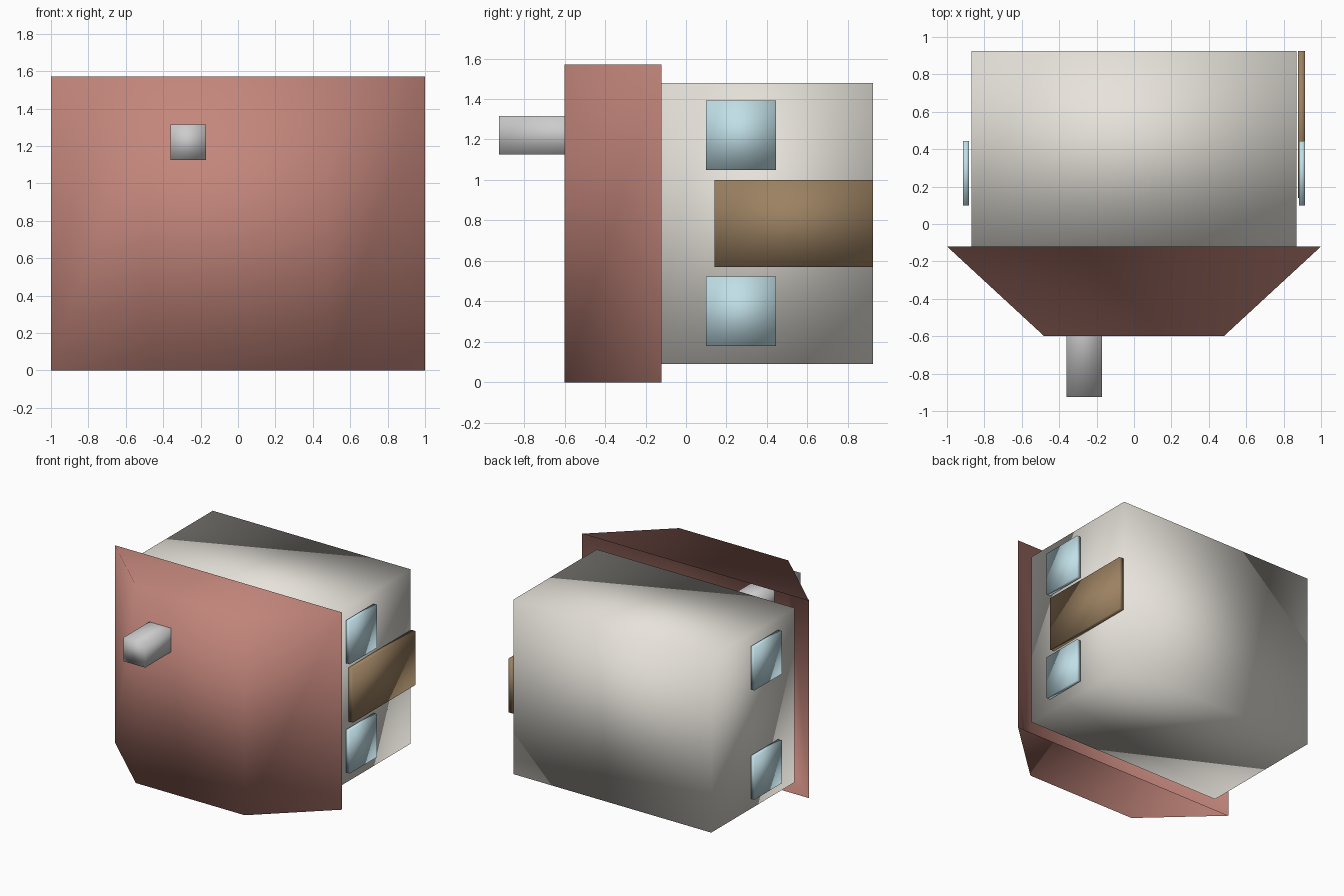
import bpy, bmesh

if "Cube" in bpy.data.objects:
    bpy.data.objects.remove(bpy.data.objects["Cube"])


def material(name, rgb):
    m = bpy.data.materials.new(name)
    m.diffuse_color = (*rgb, 1)
    m.use_nodes = True
    m.node_tree.nodes["Principled BSDF"].inputs["Base Color"].default_value = m.diffuse_color
    return m


def finish(name, bm, mat):
    bmesh.ops.recalc_face_normals(bm, faces=bm.faces)
    for f in bm.faces:
        f.smooth = True
    me = bpy.data.meshes.new(name)
    bm.to_mesh(me)
    bm.free()
    ob = bpy.data.objects.new(name, me)
    bpy.context.collection.objects.link(ob)
    if mat:
        me.materials.append(mat)
    return ob


def box(name, xr, yr, zr, mat=None):
    bm = bmesh.new()
    bmesh.ops.create_cube(bm, size=1)
    for v in bm.verts:
        v.co = [(a + b) / 2 + c * (b - a) for c, (a, b) in zip(v.co, (xr, yr, zr))]
    return finish(name, bm, mat)


cream = material("cream", (0.80, 0.77, 0.71))
red = material("roof_red", (0.55, 0.24, 0.20))
brown = material("door_brown", (0.33, 0.22, 0.12))
blue = material("window_blue", (0.53, 0.74, 0.80))

# House body, lying on its side
box("house_body", (-0.87, 0.87), (-0.12, 0.925), (0.09, 1.48), cream)

# Roof: trapezoid prism along z, open on the side facing the body
bm = bmesh.new()
profile = [(-1, -0.12), (-0.48, -0.6), (0.48, -0.6), (1, -0.12)]
base = bm.faces.new([bm.verts.new((x, y, 0)) for x, y in profile])
ext = bmesh.ops.extrude_face_region(bm, geom=[base], use_keep_orig=True)
top = [g for g in ext["geom"] if isinstance(g, bmesh.types.BMVert)]
bmesh.ops.translate(bm, verts=top, vec=(0, 0, 1.57))
back = [f for f in bm.faces if all(abs(v.co.y + 0.12) < 1e-4 for v in f.verts)]
bmesh.ops.delete(bm, geom=back, context='FACES_ONLY')
finish("roof", bm, red)

# Chimney, running through the roof ridge
box("chimney", (-0.36, -0.17), (-0.925, -0.27), (1.125, 1.315))

# Door on the right side only
box("door", (0.877, 0.914), (0.14, 0.925), (0.57, 1.0), brown)

# Windows, two on each side
for side, xr in (("left", (-0.914, -0.882)), ("right", (0.882, 0.914))):
    for level, z in (("lower", 0.18), ("upper", 1.05)):
        box(f"window_{side}_{level}", xr, (0.10, 0.445), (z, z + 0.342), blue)
